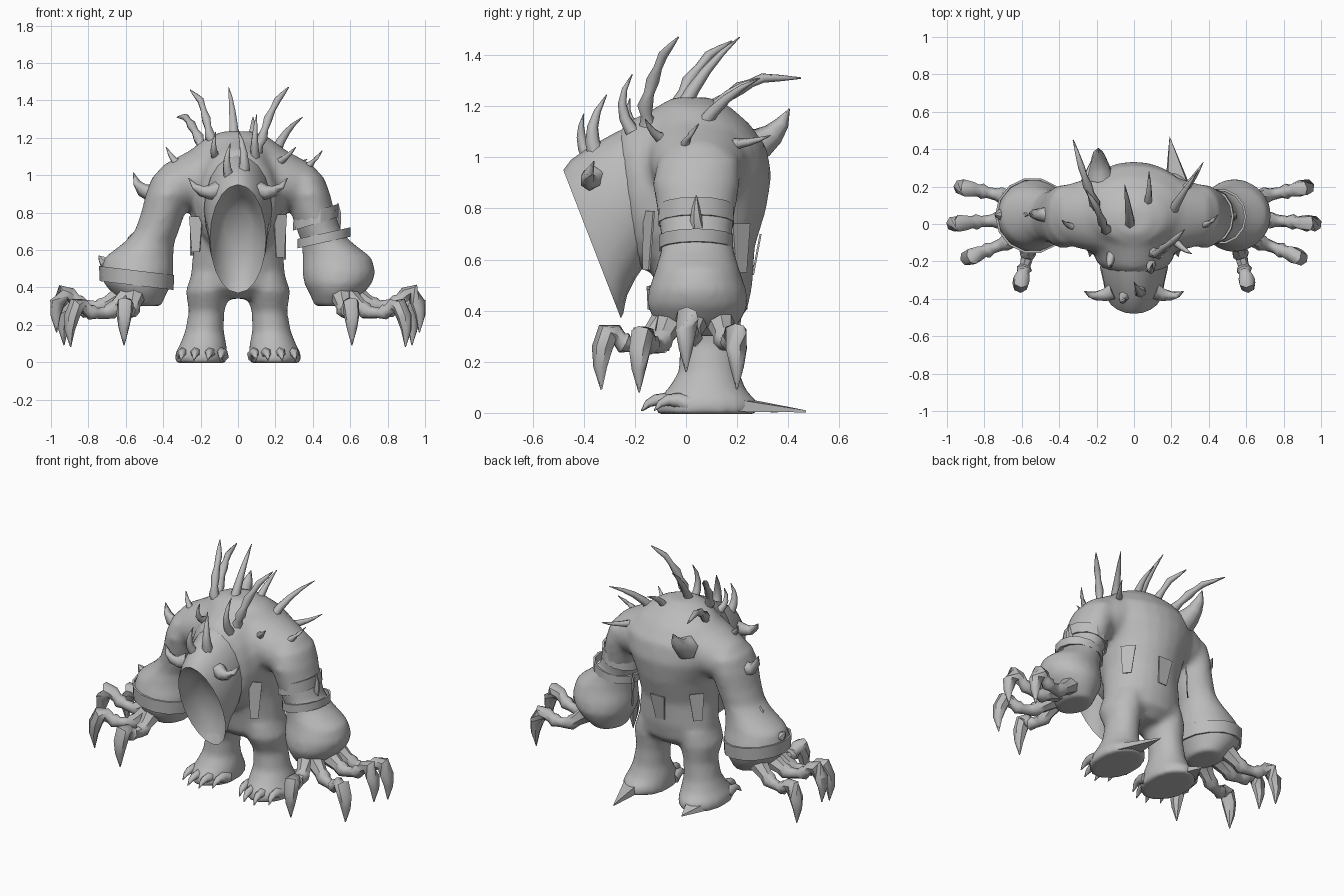
import bpy, bmesh, math
from mathutils import Vector

hide = bpy.data.materials.new("grey_hide")
hide.diffuse_color = (0.5, 0.5, 0.5, 1)


def finish(name, bm, angle=62):
    bmesh.ops.recalc_face_normals(bm, faces=bm.faces[:])
    me = bpy.data.meshes.new(name)
    bm.to_mesh(me)
    bm.free()
    me.materials.append(hide)
    ob = bpy.data.objects.new(name, me)
    bpy.context.collection.objects.link(ob)
    bpy.ops.object.select_all(action='DESELECT')
    bpy.context.view_layer.objects.active = ob
    ob.select_set(True)
    bpy.ops.object.shade_smooth_by_angle(angle=math.radians(angle))
    return ob


def loft(bm, rings, n=16, caps=True, closed=False):
    """Skin rings given as (centre, axis_u, axis_v)."""
    rows = []
    for c, u, v in rings:
        rows.append([bm.verts.new(Vector(c) + Vector(u) * math.cos(2 * math.pi * i / n)
                                  + Vector(v) * math.sin(2 * math.pi * i / n)) for i in range(n)])
    pairs = list(zip(rows, rows[1:])) + ([(rows[-1], rows[0])] if closed else [])
    for a, b in pairs:
        for i in range(n):
            j = (i + 1) % n
            bm.faces.new((a[i], a[j], b[j], b[i]))
    if caps and not closed:
        bm.faces.new(rows[0])
        bm.faces.new(rows[-1])


def flat(rings, s=1):
    """Horizontal rings from (x, y, z, rx, ry)."""
    return [((x * s, y, z), (rx, 0, 0), (0, ry, 0)) for x, y, z, rx, ry in rings]


def tube(bm, pts, radii, n=6):
    pts = [Vector(p) for p in pts]
    rings = []
    for i, p in enumerate(pts):
        d = (pts[min(i + 1, len(pts) - 1)] - pts[max(i - 1, 0)]).normalized()
        u = d.cross(Vector((0.9, 0.1, 0.2)) if abs(d.x) < .7 else Vector((0, 1, 0))).normalized()
        if i and u.dot(last) < 0:
            u = -u
        last = u
        rings.append((p, u * radii[i], d.cross(u) * radii[i]))
    loft(bm, rings, n)


def spike(bm, base, mid, tip, r):
    """Curved tapering spine."""
    a, b, c = Vector(base), Vector(mid), Vector(tip)
    ctrl = b * 2 - (a + c) / 2
    pts = [a * (1 - t) ** 2 + ctrl * 2 * t * (1 - t) + c * t * t for t in (0, .25, .5, .75, 1)]
    tube(bm, pts, [r, r * .8, r * .6, r * .38, .002])


# Head rings: (top y, z), (bottom y, z), half width
def tilted(top, bot, w):
    t, b = Vector((0, *top)), Vector((0, *bot))
    return ((t + b) / 2, (w, 0, 0), (t - b) / 2)


# Body: torso, shoulders, neck, arms and legs fused into one smooth hide
bm = bmesh.new()
loft(bm, flat([(0, .07, .34, .12, .10), (0, .07, .40, .25, .17), (0, .07, .50, .25, .19),
               (0, .055, .65, .235, .215), (0, .075, .80, .255, .24), (0, .09, .93, .31, .245),
               (0, .09, 1.04, .32, .225), (0, .06, 1.13, .26, .19), (0, .03, 1.20, .17, .14),
               (0, .02, 1.235, .08, .07)]), 24)
loft(bm, [((x, y, z), (0, ry, 0), (0, 0, rz)) for x, y, z, ry, rz in
          [(-.46, .045, .91, .08, .07), (-.40, .05, .935, .145, .12), (-.30, .05, .96, .18, .15),
           (-.15, .05, 1.0, .215, .19), (.15, .05, 1.0, .215, .19), (.30, .05, .96, .18, .15),
           (.40, .05, .935, .145, .12), (.46, .045, .91, .08, .07)]], 20)
loft(bm, [tilted((.05, 1.235), (0, .56), .25), tilted((-.10, 1.205), (-.12, .55), .24),
          tilted((-.23, 1.14), (-.18, .56), .20), tilted((-.27, 1.09), (-.195, .56), .165)], 20)
ARM = [(.33, .05, 1.04, .07, .10), (.35, .05, .99, .11, .16), (.375, .04, .90, .118, .172),
       (.40, .04, .80, .118, .155), (.435, .04, .70, .118, .14), (.475, .045, .64, .135, .142),
       (.53, .045, .56, .185, .165), (.54, .045, .48, .197, .192), (.535, .045, .42, .182, .198),
       (.525, .045, .36, .14, .17), (.50, .05, .30, .09, .12)]
LEG = [(.14, .07, .47, .11, .15), (.16, .07, .38, .12, .15), (.168, .09, .27, .095, .115),
       (.18, .09, .16, .105, .12), (.187, .08, .09, .127, .155), (.198, .08, .045, .14, .20),
       (.198, .08, -.005, .14, .20)]
for s in (1, -1):
    loft(bm, flat(ARM, s), 20)
    loft(bm, flat(LEG, s), 20)
body = finish("body", bm)
rm = body.modifiers.new("fuse", 'REMESH')
rm.mode, rm.voxel_size, rm.use_smooth_shade = 'VOXEL', .018, True
sm = body.modifiers.new("soften", 'SMOOTH')
sm.factor, sm.iterations = .5, 7

# Head: swept forward to a tall tilted gaping mouth, then folded inward
bm = bmesh.new()
loft(bm, [tilted((-.17, 1.14), (-.16, .58), .17), tilted((-.27, 1.10), (-.195, .53), .182),
          tilted((-.38, 1.04), (-.23, .46), .165),
          tilted((-.45, .99), (-.25, .385), .157), tilted((-.48, .95), (-.255, .37), .150),
          tilted((-.463, .935), (-.245, .39), .140), tilted((-.39, .89), (-.225, .50), .12),
          tilted((-.31, .83), (-.225, .62), .07)], 20)
finish("head", bm, 50)

# Horns on the head
bm = bmesh.new()
for s in (1, -1):
    spike(bm, (s * .11, -.36, .92), (s * .195, -.385, .915), (s * .265, -.36, .985), .048)
spike(bm, (.03, -.35, 1.01), (.03, -.365, 1.12), (0, -.31, 1.245), .036)
spike(bm, (-.05, -.38, 1.0), (-.06, -.41, 1.08), (-.04, -.40, 1.17), .03)
finish("head_horns", bm)

# Spines scattered over back and shoulders
bm = bmesh.new()
for base, mid, tip, r in [
        ((-.02, -.02, 1.18), (-.03, .08, 1.34), (-.05, .21, 1.47), .032),
        ((.20, .06, 1.12), (.26, .16, 1.23), (.345, .29, 1.31), .03),
        ((.33, .0, 1.02), (.39, .0, 1.06), (.45, .05, 1.13), .028),
        ((.26, .17, 1.05), (.32, .25, 1.06), (.37, .33, 1.085), .025),
        ((-.29, 0, 1.04), (-.34, -.01, 1.08), (-.385, .02, 1.15), .032),
        ((-.18, .25, 1.04), (-.19, .34, 1.09), (-.19, .405, 1.19), .075),
        ((-.42, .05, .91), (-.51, .05, .92), (-.56, .06, 1.015), .06),
        ((.09, -.21, 1.10), (.09, -.25, 1.21), (.10, -.21, 1.325), .028),
        ((.22, -.09, 1.07), (.26, -.13, 1.10), (.31, -.16, 1.15), .025),
        ((-.12, -.16, 1.10), (-.13, -.22, 1.15), (-.12, -.22, 1.23), .026),
        ((.07, .10, 1.17), (.08, .17, 1.25), (.08, .28, 1.31), .028)]:
    spike(bm, base, mid, tip, r)
finish("back_spines", bm)

# Jointed bony spines with knuckle swellings
bm = bmesh.new()
for pts in [[(.10, -.15, 1.13), (.13, -.16, 1.20), (.16, -.13, 1.30), (.21, -.09, 1.40), (.27, -.03, 1.47)],
            [(-.13, -.03, 1.15), (-.15, -.03, 1.21), (-.17, .01, 1.30), (-.20, .09, 1.40), (-.255, .18, 1.455)],
            [(-.19, .07, 1.13), (-.21, .11, 1.20), (-.25, .21, 1.27), (-.28, .30, 1.31), (-.325, .45, 1.31)]]:
    fine, rad = [], []
    for k, (a, b) in enumerate(zip(pts, pts[1:])):
        a, b = Vector(a), Vector(b)
        r = (.034, .031, .026, .019)[k]
        fine += [a, a.lerp(b, .5)]
        rad += [r, r * .65]
    tube(bm, fine + [pts[-1]], rad + [.003])
finish("jointed_spines", bm)

# Fingers: two knuckled bones and a hooked claw, fanned outward; last value lifts the tip
FINGERS = [((.60, .13, .37), (.935, .20), -.05), ((.62, .03, .36), (.975, 0), .03),
           ((.58, -.06, .36), (.90, -.185), -.05), ((.55, -.08, .36), (.61, -.335), -.04)]
PROFILE = [(0, .0, .06), (.22, -.05, .04), (.32, -.07, .046), (.40, -.075, .034), (.55, -.07, .03),
           (.64, -.06, .043), (.70, -.045, .032), (.78, -.02, .04), (.88, -.01, .046),
           (.97, -.07, .042), (1.0, -.14, .028), (.985, -.23, .003)]
for s, side in ((1, "left"), (-1, "right")):
    bm = bmesh.new()
    for (x, y, z), (tx, ty), lift in FINGERS:
        tube(bm, [(s * (x + (tx - x) * t), y + (ty - y) * t, z + dz + lift * t) for t, dz, _ in PROFILE],
             [r for _, _, r in PROFILE], 7)
    finish(side + "_fingers", bm, 50)

    # Toe claws
    bm = bmesh.new()
    for x, y in ((.085, -.04), (.15, -.085), (.225, -.09), (.295, -.04)):
        spike(bm, (s * x, y + .05, .035), (s * (x + .004), y - .03, .05), (s * (x + .012), y - .085, .008), .038)
    finish(side + "_toe_claws", bm)

    # Heel spur: flat blade trailing behind the foot
    tip = (.19, .47) if s > 0 else (.22, .36)
    bm = bmesh.new()
    lo = [bm.verts.new((s * x, y, z)) for x, y, z in ((.17, .24, .005), (.31, .18, .005), (*tip, .002))]
    hi = [bm.verts.new((s * x, y, z)) for x, y, z in ((.18, .24, .055), (.30, .18, .055), (*tip, .010))]
    bm.faces.new(lo)
    bm.faces.new(hi)
    for i in range(3):
        j = (i + 1) % 3
        bm.faces.new((lo[i], lo[j], hi[j], hi[i]))
    finish(side + "_heel_spur", bm, 20)


# Straps: thin closed bands round the arms
def band(name, x, y, z, rx, ry, h, slope, grow=0):
    bm = bmesh.new()
    rings = []
    for dz, k in ((-h / 2, 0), (h / 2, grow), (h / 2, grow - .012), (-h / 2, -.012)):
        a, b = rx + k, ry + k
        rings.append(((x, y, z + dz), (a, 0, slope * a), (0, b, 0)))
    loft(bm, rings, 14, closed=True)
    finish(name, bm, 30)


band("left_lower_strap", .46, .04, .665, .142, .148, .05, .22)
band("left_upper_strap", .415, .04, .775, .122, .152, .07, .30, -.004)
band("right_cuff", -.542, .045, .45, .197, .2, .08, -.12, .004)


# Hanging cloth tatters: thin tapered plates
def tatter(name, c, along, w, h, lean):
    bm = bmesh.new()
    c, u = Vector(c), Vector(along).normalized()
    out = u.cross(Vector((0, 0, 1))) * .004
    corners = [c - u * w, c + u * w, c + u * w * .6 + Vector((*lean, -h)), c - u * w * .6 + Vector((*lean, -h))]
    a = [bm.verts.new(p + out) for p in corners]
    b = [bm.verts.new(p - out) for p in corners]
    bm.faces.new(a)
    bm.faces.new(b)
    for i in range(4):
        j = (i + 1) % 4
        bm.faces.new((a[i], a[j], b[j], b[i]))
    finish(name, bm, 20)


tatter("left_front_tatter", (.225, -.145, .79), (.8, .45, 0), .04, .23, (0, -.01))
tatter("right_front_tatter", (-.225, -.145, .78), (.8, -.45, 0), .04, .19, (0, -.01))
tatter("back_tatter", (0, .292, .70), (1, 0, 0), .05, .16, (0, -.03))
tatter("left_back_tatter", (.225, .215, .74), (.6, -.7, 0), .045, .19, (.01, 0))
tatter("right_back_tatter", (-.225, .215, .74), (.6, .7, 0), .045, .17, (-.01, 0))

# Shard plates standing off the arms
bm = bmesh.new()
spike(bm, (.50, .05, .69), (.53, .04, .76), (.535, .04, .85), .04)
spike(bm, (-.68, .05, .50), (-.715, .05, .535), (-.745, .05, .57), .05)
spike(bm, (-.56, .05, .60), (-.575, .05, .645), (-.565, .05, .69), .04)
finish("arm_shards", bm, 20)
